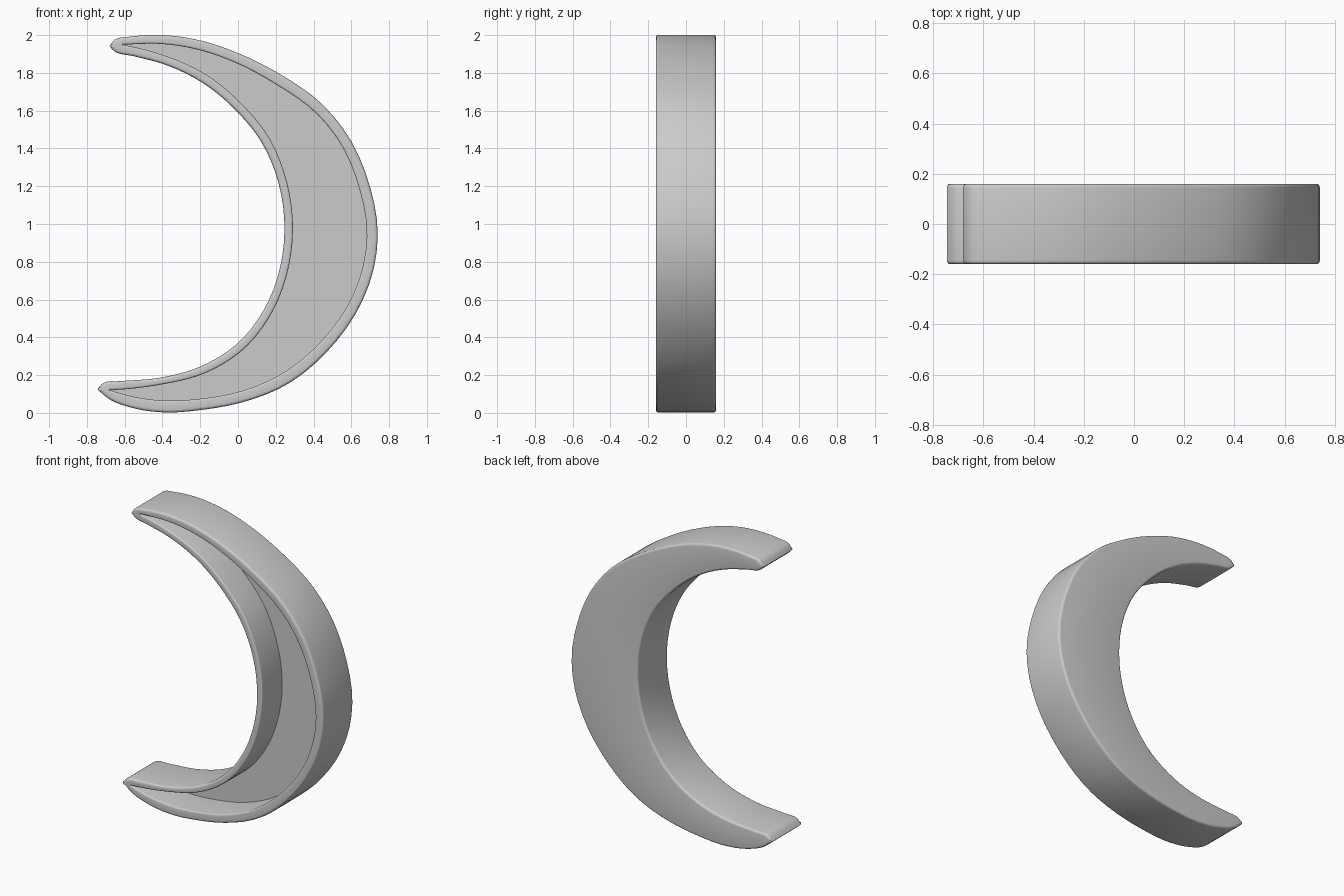
import bpy, bmesh, math
from mathutils import Vector

if "Cube" in bpy.data.objects:
    bpy.data.objects.remove(bpy.data.objects["Cube"])

N = 72  # samples per half outline

# Outlines in x,z: convex side top tip -> bottom tip, then concave side back up
OUT_A = [(-.68, 1.94), (-.66, 1.97), (-.56, 1.993), (-.4, 2.0), (-.2, 1.972), (0, 1.905),
         (.22, 1.795), (.45, 1.63), (.59, 1.455), (.695, 1.21), (.74, .95), (.718, .76),
         (.65, .575), (.5, .355), (.25, .145), (0, .05), (-.2, .015), (-.37, .002),
         (-.55, .024), (-.68, .072), (-.745, .125)]
OUT_B = [(-.745, .125), (-.715, .157), (-.62, .168), (-.42, .185), (-.2, .245), (0, .37),
         (.15, .57), (.225, .78), (.245, 1.02), (.205, 1.25), (.12, 1.44), (0, 1.59),
         (-.2, 1.755), (-.39, 1.845), (-.55, 1.888), (-.655, 1.915), (-.68, 1.94)]
IN_A = [(-.61, 1.95), (-.4, 1.953), (-.2, 1.92), (0, 1.848), (.2, 1.74), (.41, 1.59),
        (.54, 1.43), (.64, 1.195), (.682, .95), (.66, .77), (.6, .605), (.46, .4),
        (.22, .2), (-.02, .105), (-.2, .075), (-.38, .065), (-.55, .085), (-.68, .12)]
IN_B = [(-.68, .12), (-.6, .125), (-.42, .148), (-.18, .208), (.03, .337), (.19, .55),
        (.268, .77), (.29, 1.02), (.247, 1.265), (.16, 1.465), (.035, 1.62),
        (-.175, 1.795), (-.37, 1.885), (-.5, 1.925), (-.61, 1.95)]


def smooth_half(raw):
    """Chord-length Hermite spline, resampled with points gathered at the tips."""
    p = [Vector(q) for q in raw]
    h = [(b - a).length for a, b in zip(p, p[1:])]
    s = [(b - a) / d for a, b, d in zip(p, p[1:], h)]
    m = [s[0]] + [(s[i - 1] * h[i] + s[i] * h[i - 1]) / (h[i] + h[i - 1])
                  for i in range(1, len(s))] + [s[-1]]
    dense = []
    for i, d in enumerate(h):
        for k in range(24):
            t = k / 24
            dense.append(p[i] * (2*t**3 - 3*t*t + 1) + p[i + 1] * (3*t*t - 2*t**3)
                         + m[i] * d * (t**3 - 2*t*t + t) + m[i + 1] * d * (t**3 - t*t))
    dense.append(p[-1])
    acc = [0.0]
    for a, b in zip(dense, dense[1:]):
        acc.append(acc[-1] + (b - a).length)
    out, j = [], 0
    for k in range(N):
        target = acc[-1] * (1 - math.cos(math.pi * k / N)) / 2
        while acc[j + 1] < target:
            j += 1
        out.append(dense[j].lerp(dense[j + 1], (target - acc[j]) / (acc[j + 1] - acc[j])))
    return out


outer = smooth_half(OUT_A) + smooth_half(OUT_B)
inner = smooth_half(IN_A) + smooth_half(IN_B)
bm = bmesh.new()


def ring(pts, off, y):
    """Ring of vertices at depth y, moved outward by off."""
    vs = []
    for i, p in enumerate(pts):
        t = (pts[(i + 1) % len(pts)] - pts[i - 1]).normalized()
        q = p + Vector((-t.y, t.x)) * off
        vs.append(bm.verts.new((q.x, y, q.y)))
    return vs


def cap(r):
    """Close a crescent ring with strips running between its two sides."""
    n = len(r)
    bm.faces.new((r[0], r[1], r[-1]))
    for i in range(1, N - 1):
        bm.faces.new((r[i], r[i + 1], r[n - i - 1], r[n - i]))
    bm.faces.new((r[N - 1], r[N], r[N + 1]))


# Back edge, outer wall, rounded rim, recess wall, floor
R, L, Y, FLOOR = .015, .01, .16, .05
steps = [math.pi / 2 * k / 4 for k in range(5)]
rings = [ring(outer, -R * (1 - math.sin(a)), Y - R * (1 - math.cos(a))) for a in steps]
rings += [ring(outer, -R * (1 - math.cos(a)), -Y + R * (1 - math.sin(a))) for a in steps]
rings += [ring(inner, L * (1 - math.sin(a)), -Y + L * (1 - math.cos(a))) for a in steps]
rings.append(ring(inner, 0, FLOOR))
for a, b in zip(rings, rings[1:]):
    for i in range(2 * N):
        j = (i + 1) % (2 * N)
        bm.faces.new((a[i], a[j], b[j], b[i]))
cap(rings[0])
cap(rings[-1])
bmesh.ops.recalc_face_normals(bm, faces=bm.faces)

mesh = bpy.data.meshes.new("crescent_tray")
bm.to_mesh(mesh)
bm.free()
tray = bpy.data.objects.new("crescent_tray", mesh)
bpy.context.collection.objects.link(tray)
bpy.context.view_layer.objects.active = tray
tray.select_set(True)
bpy.ops.object.shade_smooth_by_angle(angle=math.radians(35))
